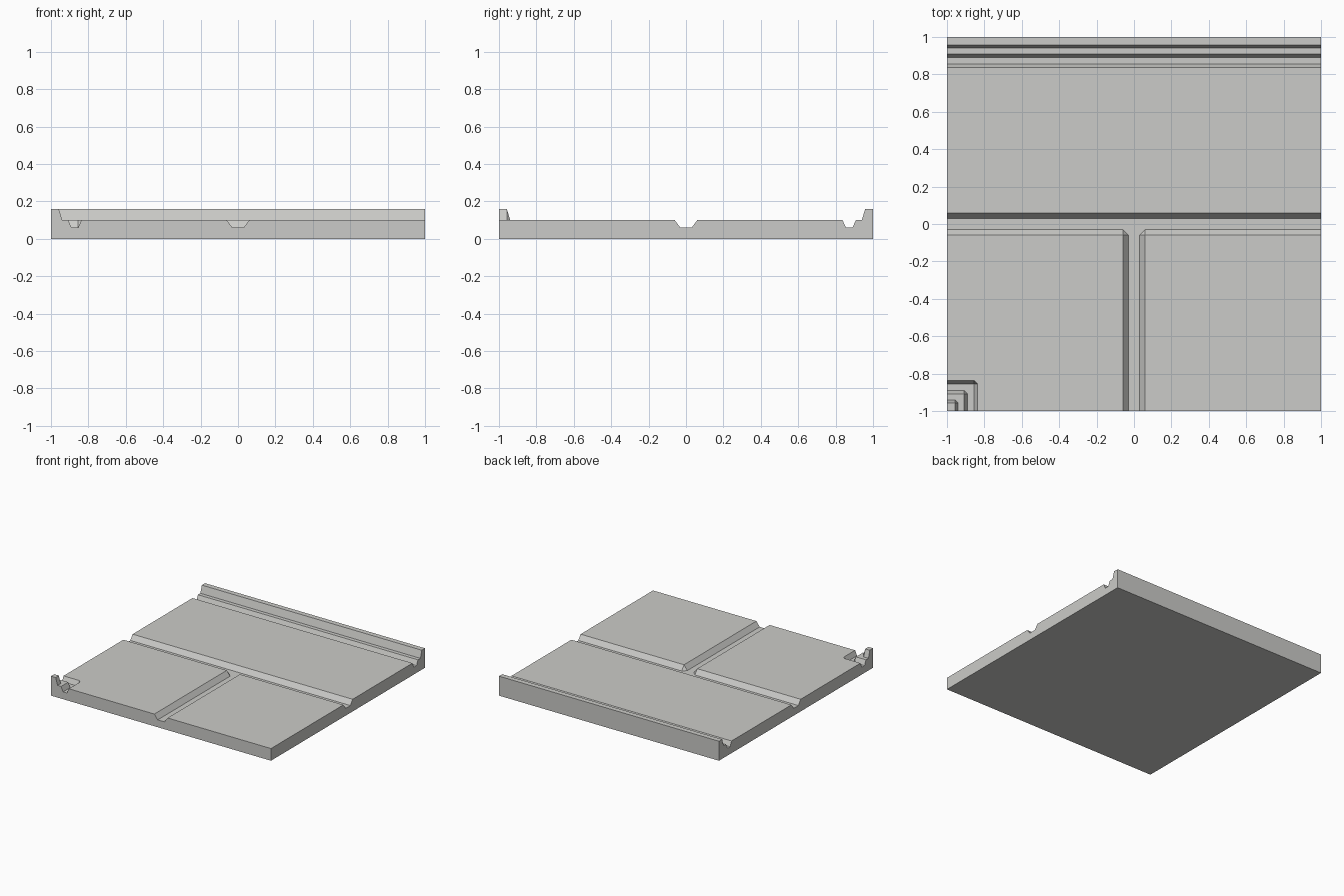
import bpy
import bmesh
import math

if "Cube" in bpy.data.objects:
    bpy.data.objects.remove(bpy.data.objects["Cube"])

TOP, FLOOR, CURB = 0.10, 0.06, 0.16

# Kerb-and-gutter section: distance from the tile edge -> height
KERB = [(0.0, CURB), (0.042, CURB), (0.06, TOP), (0.092, TOP),
        (0.11, FLOOR), (0.145, FLOOR), (0.163, TOP)]
JOINT_TOP, JOINT_FLOOR = 0.06, 0.03


def kerb_height(d):
    for dist, z in KERB:
        if abs(d - dist) < 1e-5:
            return z
    # between listed distances
    for (d0, z0), (d1, z1) in zip(KERB, KERB[1:]):
        if d0 < d < d1:
            return z0 + (z1 - z0) * (d - d0) / (d1 - d0)
    return TOP


def joint_height(d):
    t = (abs(d) - JOINT_FLOOR) / (JOINT_TOP - JOINT_FLOOR)
    return FLOOR + (TOP - FLOOR) * min(1, max(0, t))


def height(x, y):
    if y > 0.5:                                   # straight kerb at the back
        return kerb_height(1 - y)
    if x < -0.5 and y < -0.5:                     # small kerb corner
        return kerb_height(max(x + 1, y + 1))
    z = joint_height(y)                           # T-shaped groove
    return min(z, joint_height(x)) if y < 0 else z


joint = [-JOINT_TOP, -JOINT_FLOOR, JOINT_FLOOR, JOINT_TOP]
near = [d - 1 for d, z in KERB]
xs = near + joint + [1]
ys = near + joint + [1 - d for d, z in reversed(KERB)]

# Paving surface
bm = bmesh.new()
grid = [[bm.verts.new((x, y, height(x, y))) for x in xs] for y in ys]
for j in range(len(ys) - 1):
    for i in range(len(xs) - 1):
        a, b = grid[j][i], grid[j][i + 1]
        c, d = grid[j + 1][i + 1], grid[j + 1][i]
        if abs(a.co.z + c.co.z - b.co.z - d.co.z) < 1e-5:
            bm.faces.new((a, b, c, d))
        elif abs(b.co.z - d.co.z) < 1e-5:         # chamfered corner cells
            bm.faces.new((a, b, d))
            bm.faces.new((b, c, d))
        else:
            bm.faces.new((a, b, c))
            bm.faces.new((a, c, d))

# Side walls and underside
rim = [e for e in bm.edges if e.is_boundary]
ext = bmesh.ops.extrude_edge_only(bm, edges=rim)["geom"]
for v in ext:
    if isinstance(v, bmesh.types.BMVert):
        v.co.z = 0
bmesh.ops.contextual_create(
    bm, geom=[e for e in ext if isinstance(e, bmesh.types.BMEdge)])
bmesh.ops.recalc_face_normals(bm, faces=bm.faces[:])
bmesh.ops.dissolve_limit(bm, angle_limit=math.radians(0.5),
                         verts=bm.verts[:], edges=bm.edges[:])

mesh = bpy.data.meshes.new("paving_tile")
bm.to_mesh(mesh)
bm.free()
mat = bpy.data.materials.new("concrete_grey")
mat.diffuse_color = (0.60, 0.60, 0.58, 1)
mat.use_nodes = True
mat.node_tree.nodes["Principled BSDF"].inputs["Base Color"].default_value = mat.diffuse_color
mesh.materials.append(mat)
tile = bpy.data.objects.new("paving_tile", mesh)
bpy.context.collection.objects.link(tile)
